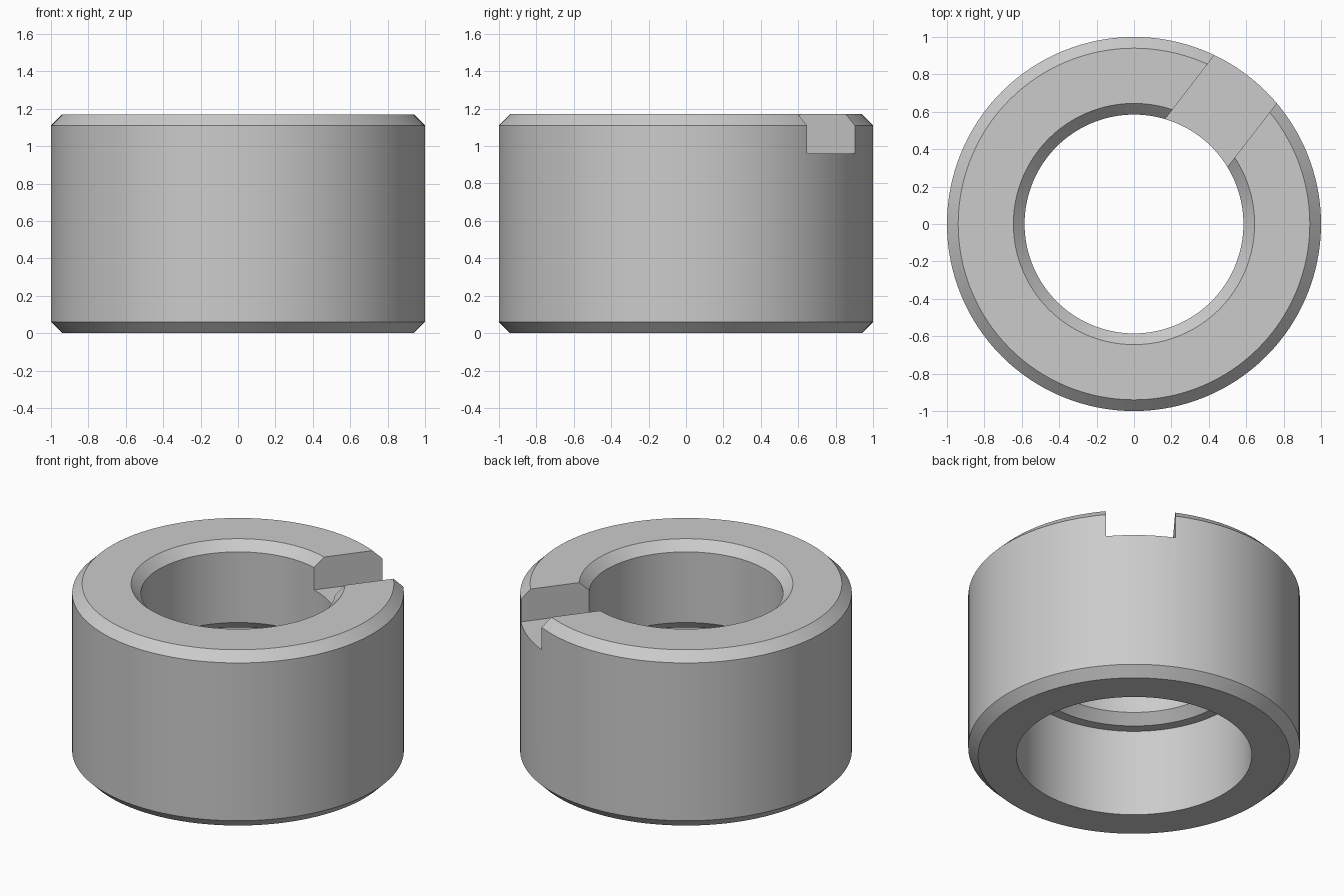
import bpy, bmesh, math
from mathutils import Matrix, Vector

cube = bpy.data.objects.get("Cube")
if cube:
    bpy.data.objects.remove(cube, do_unlink=True)

HEIGHT, CHAMFER = 1.17, 0.06
BORE, COUNTERBORE, STEP = 0.585, 0.71, 0.58
SLOT_WIDTH, SLOT_FLOOR, SLOT_ANGLE = 0.42, 0.96, math.radians(52.4)
SEGMENTS = 128

steel = bpy.data.materials.new("grey_steel")
steel.use_nodes = True
steel.diffuse_color = (0.6, 0.6, 0.6, 1)
steel.node_tree.nodes["Principled BSDF"].inputs["Base Color"].default_value = steel.diffuse_color


def add_object(name, bm):
    bmesh.ops.recalc_face_normals(bm, faces=bm.faces[:])
    mesh = bpy.data.meshes.new(name)
    bm.to_mesh(mesh)
    bm.free()
    mesh.materials.append(steel)
    obj = bpy.data.objects.new(name, mesh)
    bpy.context.collection.objects.link(obj)
    return obj


def lathe(name, profile):
    """Spin a closed (radius, z) profile around the z axis."""
    bm = bmesh.new()
    verts = [bm.verts.new((r, 0, z)) for r, z in profile]
    edges = [bm.edges.new((a, b)) for a, b in zip(verts, verts[1:] + verts[:1])]
    bmesh.ops.spin(bm, geom=verts + edges, cent=(0, 0, 0), axis=(0, 0, 1),
                   angle=math.tau, steps=SEGMENTS, use_merge=True)
    bmesh.ops.remove_doubles(bm, verts=bm.verts[:], dist=1e-4)
    return add_object(name, bm)


# Collar with chamfered rims and a stepped bore
collar = lathe("collar", [
    (COUNTERBORE, 0), (1 - CHAMFER, 0), (1, CHAMFER),
    (1, HEIGHT - CHAMFER), (1 - CHAMFER, HEIGHT),
    (BORE + CHAMFER, HEIGHT), (BORE, HEIGHT - CHAMFER),
    (BORE, STEP + CHAMFER), (BORE + CHAMFER, STEP), (COUNTERBORE, STEP),
])

# Cutter for the slot across one side of the top
bm = bmesh.new()
bmesh.ops.create_cube(bm, size=1)
bmesh.ops.scale(bm, verts=bm.verts[:], vec=(1.2, SLOT_WIDTH, 0.5))
bmesh.ops.translate(bm, verts=bm.verts[:], vec=Vector((0.85, 0, SLOT_FLOOR + 0.25)))
bmesh.ops.rotate(bm, verts=bm.verts[:], cent=(0, 0, 0),
                 matrix=Matrix.Rotation(SLOT_ANGLE, 3, 'Z'))
cutter = add_object("slot_cutter", bm)
cutter.hide_render = True

# Cut the slot, then smooth the round walls
slot = collar.modifiers.new("slot", 'BOOLEAN')
slot.operation, slot.solver, slot.object = 'DIFFERENCE', 'EXACT', cutter
bpy.ops.object.select_all(action='DESELECT')
collar.select_set(True)
bpy.context.view_layer.objects.active = collar
bpy.ops.object.modifier_apply(modifier=slot.name)
bpy.data.objects.remove(cutter, do_unlink=True)
bpy.ops.object.shade_smooth_by_angle(angle=math.radians(30))
